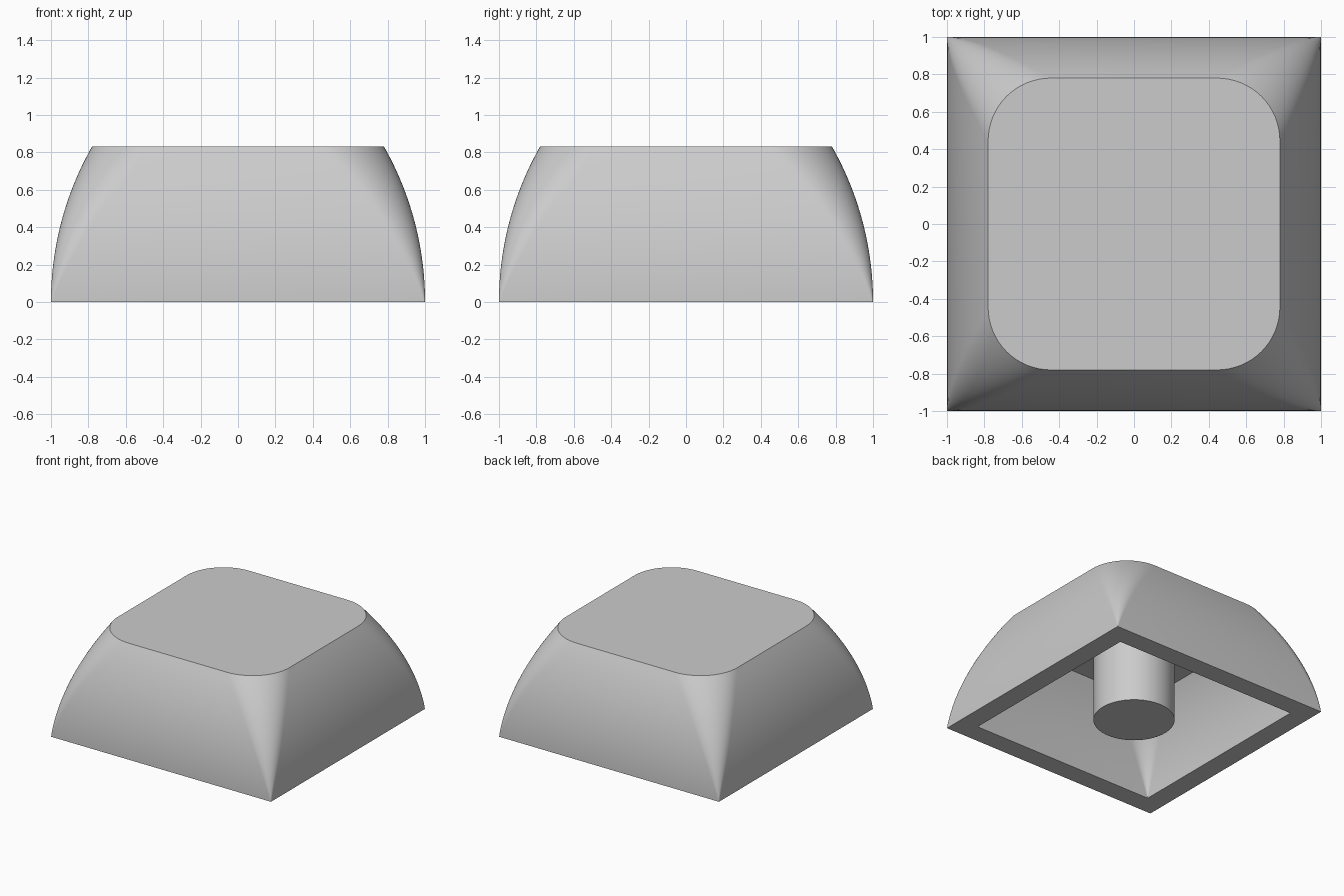
import bpy
import bmesh
import math

HEIGHT, TOP_HALF, TOP_RADIUS = 0.832, 0.78, 0.335
CAVITY_SCALE = 0.836
STEM_RADIUS = 0.306
CORNER_STEPS, LEVELS = 16, 24

if "Cube" in bpy.data.objects:
    bpy.data.objects.remove(bpy.data.objects["Cube"], do_unlink=True)

grey = bpy.data.materials.new("light grey plastic")
grey.use_nodes = True
colour = (0.6, 0.6, 0.6, 1)
grey.diffuse_color = colour
grey.node_tree.nodes["Principled BSDF"].inputs["Base Color"].default_value = colour


def rounded_square(bm, half, radius, z):
    """Ring of vertices around a square with rounded corners."""
    ring = []
    for corner in range(4):
        mid = math.pi / 4 + corner * math.pi / 2
        cx = math.copysign(half - radius, math.cos(mid))
        cy = math.copysign(half - radius, math.sin(mid))
        for i in range(CORNER_STEPS + 1):
            a = (corner + i / CORNER_STEPS) * math.pi / 2
            ring.append(bm.verts.new((cx + radius * math.cos(a), cy + radius * math.sin(a), z)))
    return ring


def bridge(bm, low, high):
    n = len(low)
    for i in range(n):
        j = (i + 1) % n
        bm.faces.new((low[i], low[j], high[j], high[i]))


def domed_rings(bm, scale):
    """Sides curve inwards along an arc while the corners grow rounder."""
    inset = 1 - TOP_HALF
    arc = (HEIGHT ** 2 + inset ** 2) / (2 * inset)
    rings = []
    for k in range(LEVELS + 1):
        t = k / LEVELS
        z = t * HEIGHT
        half = 1 - arc + math.sqrt(arc ** 2 - z ** 2)
        radius = max(0.003, TOP_RADIUS * t)
        rings.append(rounded_square(bm, half * scale, radius * scale, z * scale))
    for low, high in zip(rings, rings[1:]):
        bridge(bm, low, high)
    bm.faces.new(rings[-1])
    return rings[0]


def finish(bm, name):
    bmesh.ops.recalc_face_normals(bm, faces=bm.faces[:])
    mesh = bpy.data.meshes.new(name)
    bm.to_mesh(mesh)
    bm.free()
    mesh.materials.append(grey)
    obj = bpy.data.objects.new(name, mesh)
    bpy.context.collection.objects.link(obj)
    bpy.ops.object.select_all(action="DESELECT")
    obj.select_set(True)
    bpy.context.view_layer.objects.active = obj
    bpy.ops.object.shade_smooth_by_angle(angle=math.radians(25))
    return obj


# Hollow cap: outer shell, cavity and the flat rim joining them
bm = bmesh.new()
outer_base = domed_rings(bm, 1)
inner_base = domed_rings(bm, CAVITY_SCALE)
bridge(bm, outer_base, inner_base)
finish(bm, "cap_shell")

# Round stem from the cavity ceiling down to the rim plane
bm = bmesh.new()
depth = HEIGHT * CAVITY_SCALE + 0.01
bmesh.ops.create_cone(bm, cap_ends=True, segments=64, radius1=STEM_RADIUS,
                      radius2=STEM_RADIUS, depth=depth)
bmesh.ops.translate(bm, verts=bm.verts[:], vec=(0, 0, depth / 2))
finish(bm, "stem")
